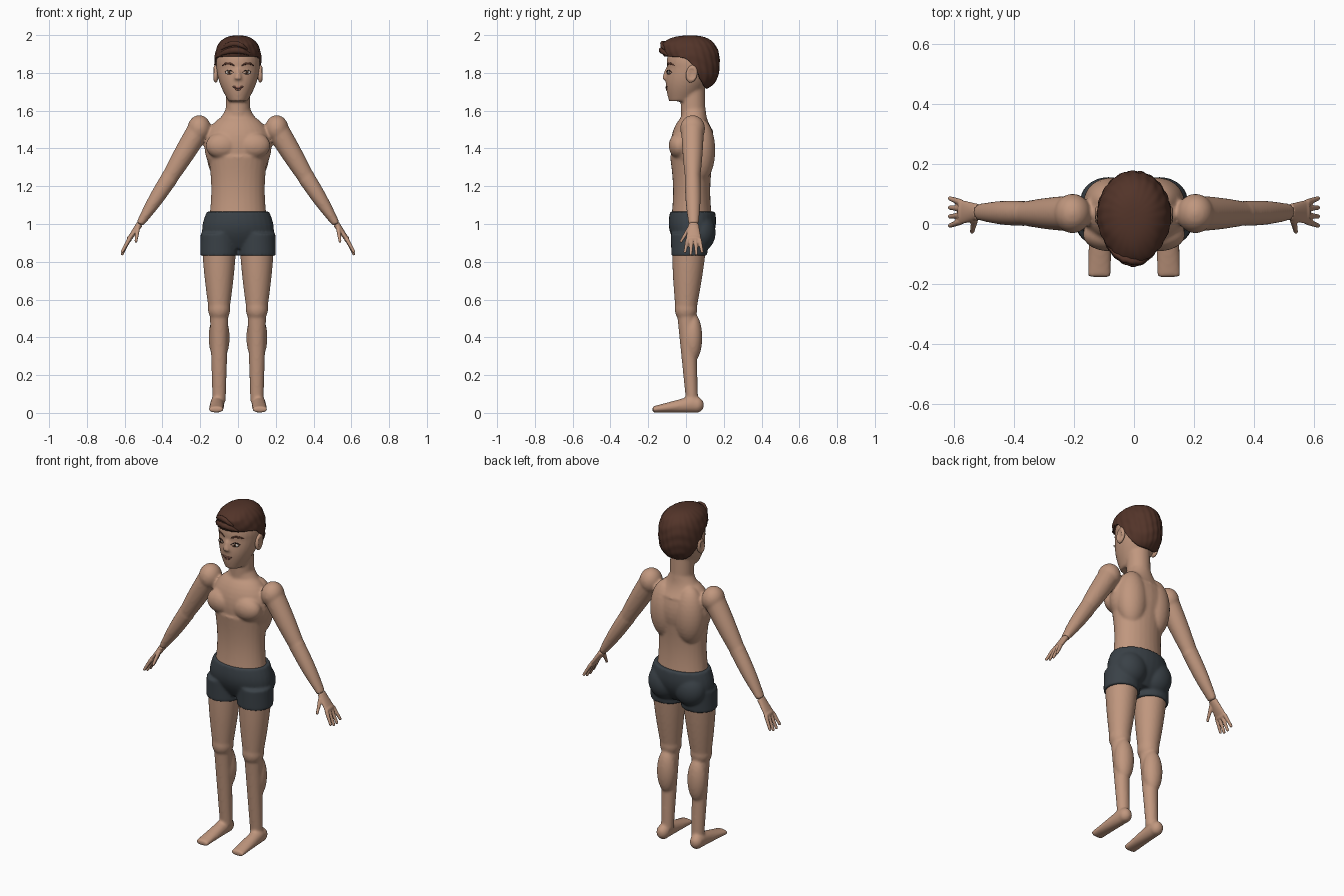
import bpy, bmesh, math
from mathutils import Vector, Matrix

default_cube = bpy.data.objects.get("Cube")
if default_cube:
    bpy.data.objects.remove(default_cube, do_unlink=True)

AXIS_Y, AXIS_Z = Vector((0, 1, 0)), Vector((0, 0, 1))


def material(name, red, green, blue):
    mat = bpy.data.materials.new(name)
    mat.use_nodes = True
    mat.diffuse_color = (red, green, blue, 1)
    shader = mat.node_tree.nodes["Principled BSDF"]
    shader.inputs["Base Color"].default_value = mat.diffuse_color
    shader.inputs["Roughness"].default_value = .7
    return mat


skin = material("skin", .53, .31, .21)
hair_brown = material("hair brown", .085, .034, .022)
charcoal = material("charcoal cloth", .042, .053, .063)
eye_white = material("eye white", .7, .62, .55)
iris_brown = material("iris brown", .09, .04, .02)
lip_red = material("lip red", .36, .15, .11)
dark_line = material("dark line", .03, .015, .012)


def tube(bm, sections, sides=28):
    """Closed tube through sections, each a centre and two radius vectors."""
    angles = [math.tau * k / sides for k in range(sides)]
    rings = [[bm.verts.new(centre + u * math.cos(a) + v * math.sin(a)) for a in angles]
             for centre, u, v in sections]
    for ring, following in zip(rings, rings[1:]):
        for k in range(sides):
            bm.faces.new((ring[k - 1], ring[k], following[k], following[k - 1]))
    bm.faces.new(rings[0])
    bm.faces.new(rings[-1])


def limb(bm, start, end, start_radii, end_radii, swell=0):
    """Straight tapered limb; radii are (width, depth), swell fattens the middle."""
    start, end = Vector(start), Vector(end)
    start_radii, end_radii = Vector(start_radii), Vector(end_radii)
    along = (end - start).normalized()
    depth = AXIS_Z if abs(along.y) > .7 else AXIS_Y
    width = along.cross(depth).normalized()
    sections, steps = [], 16
    for i in range(steps + 1):
        t = i / steps
        radii = start_radii.lerp(end_radii, t)
        extra = swell * math.sin(math.pi * t)
        sections.append((start.lerp(end, t), width * (radii.x + extra), depth * (radii.y + extra)))
    tube(bm, sections)


def ball(bm, centre, radii, tilt=0):
    place = (Matrix.Translation(centre) @ Matrix.Rotation(tilt, 4, 'X')
             @ Matrix.Diagonal((*radii, 1)))
    return bmesh.ops.create_uvsphere(bm, u_segments=28, v_segments=18, radius=1, matrix=place)["verts"]


def mirror(bm):
    copy = bmesh.ops.duplicate(bm, geom=bm.verts[:] + bm.edges[:] + bm.faces[:])["geom"]
    for item in copy:
        if isinstance(item, bmesh.types.BMVert):
            item.co.x *= -1


def finish(bm, name, mat, voxel=0, smoothing=0):
    bmesh.ops.recalc_face_normals(bm, faces=bm.faces[:])
    mesh = bpy.data.meshes.new(name)
    bm.to_mesh(mesh)
    bm.free()
    mesh.materials.append(mat)
    mesh.polygons.foreach_set("use_smooth", [True] * len(mesh.polygons))
    part = bpy.data.objects.new(name, mesh)
    bpy.context.collection.objects.link(part)
    if voxel:
        fuse = part.modifiers.new("fuse", 'REMESH')
        fuse.mode, fuse.voxel_size, fuse.use_smooth_shade = 'VOXEL', voxel, True
        soften = part.modifiers.new("soften", 'SMOOTH')
        soften.factor, soften.iterations = .5, smoothing
    return part


# Joints of the left side
hip, knee, ankle = (.1, .02, .95), (.1, 0, .55), (.1, .032, .06)
shoulder, elbow = (.205, .035, 1.505), (.365, .035, 1.24)
wrist, knuckles = Vector((.52, .04, 1)), Vector((.576, .04, .92))

# Body: leg, foot, arm and paired muscles on one side, mirrored
bm = bmesh.new()
limb(bm, hip, knee, (.095, .095), (.056, .056), .005)
ball(bm, knee, (.059, .06, .07))
limb(bm, knee, ankle, (.05, .05), (.035, .032))
ball(bm, (.1, .036, .4), (.056, .05, .13))
ball(bm, (.11, .055, .042), (.037, .04, .042))
limb(bm, (.11, .04, .046), (.116, -.177, .018), (.037, .046), (.04, .016))
limb(bm, shoulder, elbow, (.06, .06), (.043, .04), .003)
ball(bm, shoulder, (.062, .066, .071))
ball(bm, elbow, (.045, .042, .05))
limb(bm, elbow, wrist, (.045, .042), (.02, .027), .005)
ball(bm, (.083, -.035, 1.415), (.088, .056, .07))
ball(bm, (.078, .075, 1.39), (.09, .08, .17))
mirror(bm)

# Waist, ribcage, shoulder slope, neck and head along the middle
limb(bm, (0, .03, 1), (0, .03, 1.36), (.157, .112), (.157, .115), -.015)
ball(bm, (0, .035, 1.41), (.178, .117, .18))
limb(bm, (0, .045, 1.49), (0, .04, 1.61), (.16, .1), (.064, .064), -.01)
limb(bm, (0, .04, 1.5), (0, .035, 1.72), (.065, .065), (.065, .065))
ball(bm, (0, .03, 1.85), (.117, .133, .14))
limb(bm, (0, -.025, 1.65), (0, .03, 1.83), (.05, .065), (.116, .13), .012)
limb(bm, (0, -.1, 1.82), (0, -.112, 1.765), (.011, .011), (.019, .017))
body = finish(bm, "body", skin, .0075, 6)

# Hands: palm, four fanned fingers and a thumb
bm = bmesh.new()
limb(bm, wrist, knuckles, (.018, .027), (.012, .041))
ball(bm, knuckles, (.013, .04, .018))
for finger in range(4):
    spread = finger - 1.5
    tip = Vector((.613, .04 + .03 * spread, .835 + .012 * abs(spread)))
    limb(bm, knuckles + AXIS_Y * .021 * spread, tip, (.011, .011), (.008, .008))
    ball(bm, tip, (.008, .008, .008))
thumb_tip = (.54, -.025, .91)
limb(bm, (.53, .02, .98), thumb_tip, (.012, .015), (.008, .008))
ball(bm, thumb_tip, (.008, .008, .01))
mirror(bm)
finish(bm, "hands", skin, .004, 3)

# Shorts: legs and seat mirrored, hips across the middle
bm = bmesh.new()
limb(bm, (.1, .017, .832), hip, (.101, .095), (.098, .1))
ball(bm, (.085, .077, .955), (.095, .08, .1))
mirror(bm)
limb(bm, (0, .03, .87), (0, .035, 1.065), (.165, .07), (.166, .12), .025)
finish(bm, "shorts", charcoal, .0075, 5)

# Ears, with a hollow pressed into the outer side
bm = bmesh.new()
ear_centre = Vector((.118, .03, 1.795))
for vert in ball(bm, ear_centre, (.016, .03, .047), -.2):
    offset = vert.co - ear_centre
    reach = math.hypot(offset.y / .03, offset.z / .047)
    if offset.x > 0 and reach < .65:
        vert.co.x -= .012 * (1 - reach)
mirror(bm)
finish(bm, "ears", skin)

# Hair: a waved cap from the crown to a hairline that drops behind the ears
bm = bmesh.new()
columns, rows, middle, height, power = 96, 36, 1.85, .148, 2.6
rings = []
for row in range(1, rows + 1):
    ring = []
    for column in range(columns):
        angle = math.tau * column / columns
        side, forward = math.sin(angle), math.cos(angle)
        hairline = 1.8 + .086 * math.tanh(3 * forward + .75)
        level = math.cos(math.acos((hairline - middle) / height) * row / rows)
        spread = (1 - abs(level) ** power) ** (1 / power)
        quiff = .045 * max(0, min(1, 2 * level - .4))
        depth = .138 + quiff if forward > 0 else .152
        spread *= (1 + .012 * spread * math.sin(22 * angle + 5 * level)
                   + .008 * math.sin(16 * level + 3 * math.sin(3 * angle)))
        ring.append(bm.verts.new((.124 * spread * side, .025 - depth * spread * forward,
                                  middle + height * level)))
    rings.append(ring)
crown = bm.verts.new((0, .025, middle + height))
for column in range(columns):
    bm.faces.new((crown, rings[0][column - 1], rings[0][column]))
    for ring, below in zip(rings, rings[1:]):
        bm.faces.new((ring[column - 1], below[column - 1], below[column], ring[column]))
hair = finish(bm, "hair", hair_brown)
shell = hair.modifiers.new("thickness", 'SOLIDIFY')
shell.thickness, shell.offset = .02, -1

bpy.context.view_layer.update()
depsgraph = bpy.context.evaluated_depsgraph_get()
head_surface, hair_surface = body.evaluated_get(depsgraph), hair.evaluated_get(depsgraph)


def front_y(surface, x, z):
    return surface.ray_cast(Vector((x, -1, z)), AXIS_Y)[1].y


def arc(name, mat, x, z, half_width, rise, radius, surface=head_surface, relief=.004, paired=False):
    """Tapered bow lying on the front of a surface, its middle raised by rise."""
    bm = bmesh.new()
    sections, steps = [], 20
    for i in range(steps + 1):
        s = 2 * i / steps - 1
        px, pz = x + half_width * s, z + rise * (1 - s * s)
        taper = math.sqrt(1 - .95 * s * s)
        centre = Vector((px, front_y(surface, px, pz), pz))
        sections.append((centre, AXIS_Y * relief * taper, AXIS_Z * radius * taper))
    tube(bm, sections, 12)
    if paired:
        mirror(bm)
    finish(bm, name, mat)


def eye_part(name, mat, radii, forward):
    bm = bmesh.new()
    x, z = .047, 1.803
    ball(bm, (x, front_y(head_surface, x, z) - forward, z), radii)
    mirror(bm)
    finish(bm, name, mat)


# Swept locks along the fringe
arc("fringe_lock", hair_brown, -.015, 1.895, .085, .025, .017, hair_surface, .014)
arc("upper_lock", hair_brown, -.02, 1.925, .07, .03, .015, hair_surface, .012)

# Eyes, brows and mouth
eye_part("eyes", eye_white, (.02, .006, .0095), 0)
eye_part("irises", iris_brown, (.0085, .004, .0085), .004)
eye_part("pupils", dark_line, (.004, .003, .004), .006)
arc("upper_lashes", dark_line, .047, 1.803, .023, .011, .0025, relief=.007, paired=True)
arc("lower_lids", hair_brown, .047, 1.801, .021, -.008, .0015, paired=True)
arc("eyebrows", hair_brown, .052, 1.838, .033, .012, .006, paired=True)
arc("upper_lip", lip_red, 0, 1.729, .03, -.005, .005)
arc("lower_lip", lip_red, 0, 1.724, .025, -.012, .005)
arc("mouth_line", dark_line, 0, 1.729, .033, -.01, .002, relief=.005)
